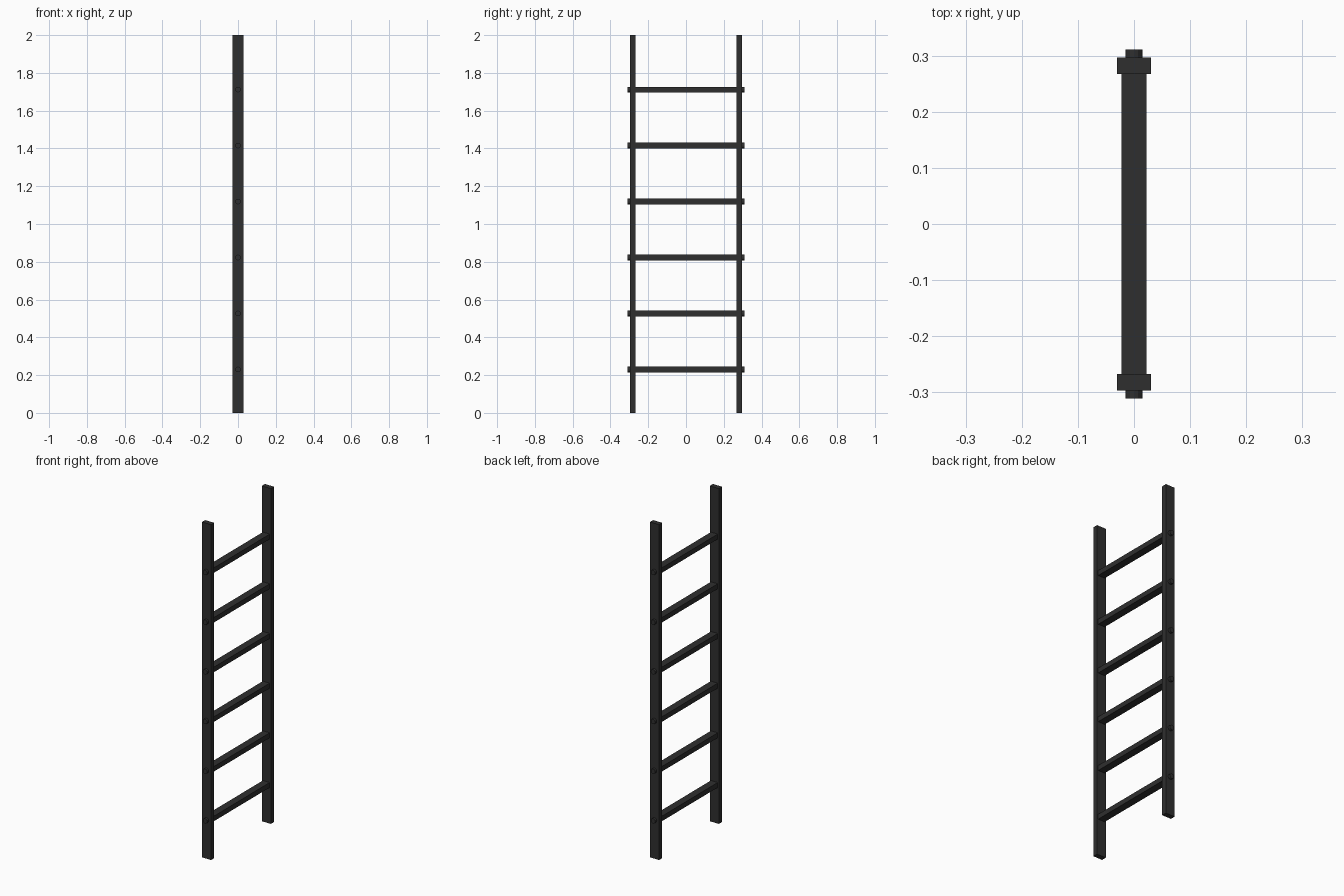
import bpy, math

if "Cube" in bpy.data.objects:
    bpy.data.objects.remove(bpy.data.objects["Cube"])

# Single dark material
mat = bpy.data.materials.new("charcoal_black")
mat.diffuse_color = (0.028, 0.028, 0.028, 1)
mat.use_nodes = True
mat.node_tree.nodes["Principled BSDF"].inputs["Base Color"].default_value = mat.diffuse_color

def finish(name):
    ob = bpy.context.object
    ob.name = name
    ob.data.materials.append(mat)
    return ob

def box(name, loc, size):
    bpy.ops.mesh.primitive_cube_add(size=1, location=loc)
    ob = finish(name)
    ob.scale = size
    bpy.ops.object.transform_apply(location=False, rotation=False, scale=True)

def peg(name, loc, radius, length):
    bpy.ops.mesh.primitive_cylinder_add(vertices=12, radius=radius, depth=length,
                                        location=loc, rotation=(math.pi / 2, 0, 0))
    finish(name)

RAIL_Y, RAIL_T = 0.282, 0.030
PEG_END = 0.311
INNER = RAIL_Y - RAIL_T / 2
OUTER = RAIL_Y + RAIL_T / 2

# Side rails
for label, s in (("left", -1), ("right", 1)):
    box(f"{label}_rail", (0, s * RAIL_Y, 1), (0.06, RAIL_T, 2))

# Flat rungs with round peg ends poking through the rails
for i in range(6):
    z = 0.23 + i * 0.2963
    box(f"rung_{i + 1}", (0, 0, z), (0.045, 2 * INNER, 0.03))
    for label, s in (("left", -1), ("right", 1)):
        peg(f"{label}_peg_{i + 1}", (0, s * (OUTER + PEG_END) / 2, z), 0.015, PEG_END - OUTER)
